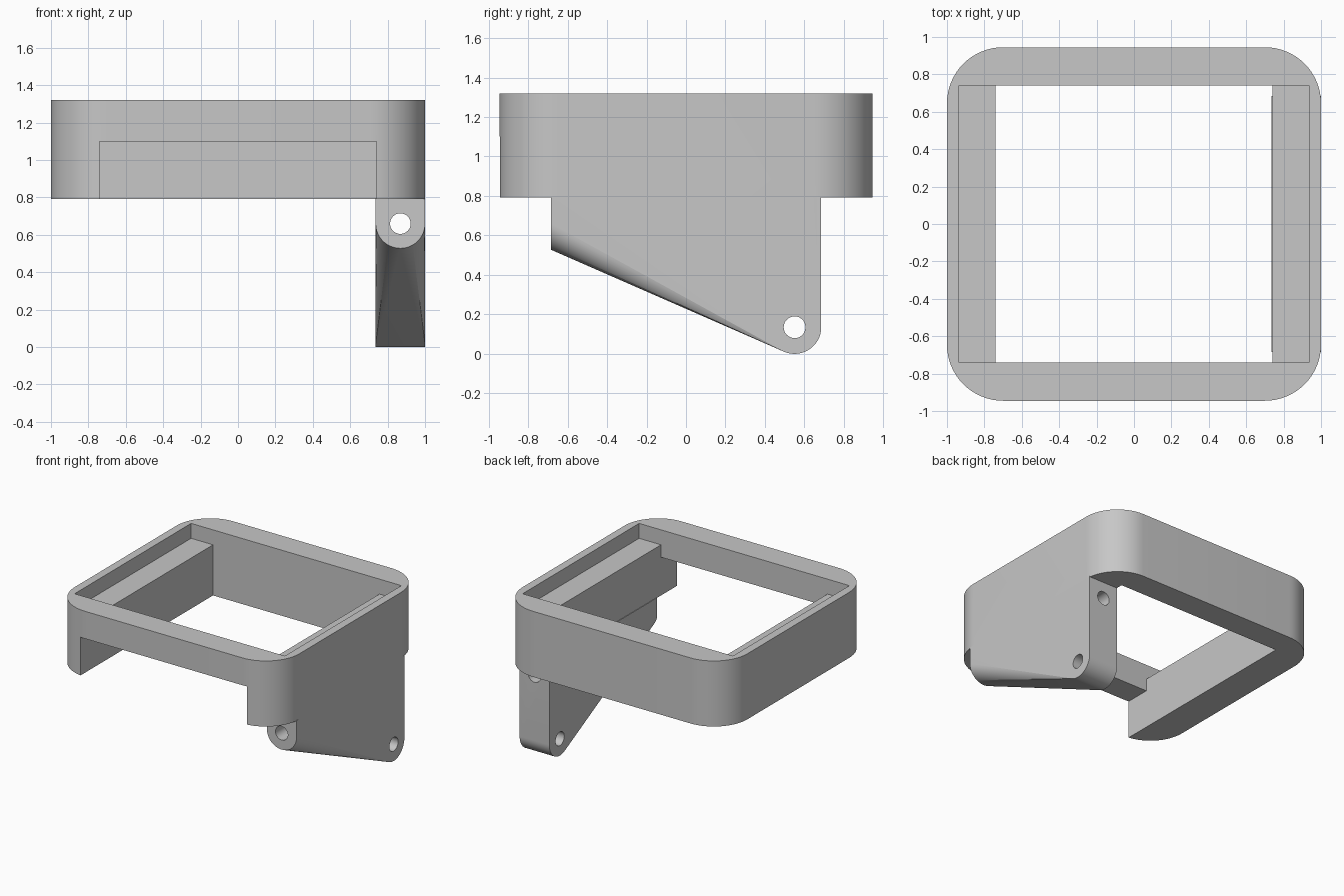
import bpy, bmesh
from math import cos, sin, pi, radians
from mathutils import Vector

if "Cube" in bpy.data.objects:
    bpy.data.objects.remove(bpy.data.objects["Cube"], do_unlink=True)

grey = bpy.data.materials.new("plain grey")
grey.use_nodes = True
colour = (0.57, 0.57, 0.57, 1)
grey.diffuse_color = colour
grey.node_tree.nodes["Principled BSDF"].inputs["Base Color"].default_value = colour

BASE, TOP = 0.793, 1.32          # underside and top of the frame
HALF_X, HALF_Y, CORNER = 1.0, 0.945, 0.3
OPEN = 0.74                      # half width of the opening
LEG_X, LEG_R = 0.868, 0.132      # leg centre and front rounding
LEG_Y = 0.685
FRONT_Z = 0.66                   # height of the long bore
PIVOT_Y, PIVOT_Z, PIVOT_R = 0.55, 0.135, 0.135
BORE = 0.055


def finish(name, bm):
    bmesh.ops.recalc_face_normals(bm, faces=bm.faces)
    mesh = bpy.data.meshes.new(name)
    bm.to_mesh(mesh)
    bm.free()
    mesh.materials.append(grey)
    obj = bpy.data.objects.new(name, mesh)
    bpy.context.collection.objects.link(obj)
    return obj


def prism(name, points, depth):
    """Closed outline extruded along a vector."""
    bm = bmesh.new()
    face = bm.faces.new([bm.verts.new(p) for p in points])
    ext = bmesh.ops.extrude_face_region(bm, geom=[face])
    verts = [v for v in ext["geom"] if isinstance(v, bmesh.types.BMVert)]
    bmesh.ops.translate(bm, verts=verts, vec=Vector(depth))
    if not face.is_valid or len(bm.faces) < len(points) + 2:
        bm.faces.new([v for v in bm.verts if v not in verts])
    return finish(name, bm)


def circle(r, n=48):
    return [(r * cos(2 * pi * i / n), r * sin(2 * pi * i / n)) for i in range(n)]


def combine(obj, other, operation):
    mod = obj.modifiers.new(operation, 'BOOLEAN')
    mod.operation = operation
    mod.solver = 'EXACT'
    mod.object = other
    bpy.context.view_layer.objects.active = obj
    bpy.ops.object.modifier_apply(modifier=mod.name)
    bpy.data.objects.remove(other, do_unlink=True)


# Rounded outer block of the frame
outline = []
for k, (sx, sy) in enumerate([(1, 1), (-1, 1), (-1, -1), (1, -1)]):
    for i in range(17):
        a = (k + i / 16) * pi / 2
        outline.append((sx * (HALF_X - CORNER) + CORNER * cos(a),
                        sy * (HALF_Y - CORNER) + CORNER * sin(a), BASE))
frame = prism("bracket_frame", outline, (0, 0, TOP - BASE))

# Stepped opening that leaves a ledge along both sides
half = [(OPEN, 0.5), (OPEN, 1.2), (0.935, 1.2), (0.935, 1.6)]
step = half + [(-x, z) for x, z in reversed(half)]
combine(frame, prism("opening_cutter", [(x, -OPEN, z) for x, z in step],
                     (0, 2 * OPEN, 0)), 'DIFFERENCE')

# Slot through the lower front wall
slot = [(-OPEN, 0.5), (OPEN, 0.5), (OPEN, 1.1), (-OPEN, 1.1)]
combine(frame, prism("slot_cutter", [(x, -1.2, z) for x, z in slot],
                     (0, 0.6, 0)), 'DIFFERENCE')

# Side leg: hull of a front disc, a rear pivot barrel and a flat top
bm = bmesh.new()
for u, v in circle(LEG_R):
    bm.verts.new((LEG_X + u, -LEG_Y, FRONT_Z + v))
for u, v in circle(PIVOT_R):
    for x in (LEG_X - LEG_R, LEG_X + LEG_R):
        bm.verts.new((x, PIVOT_Y + u, PIVOT_Z + v))
for x in (LEG_X - LEG_R, LEG_X + LEG_R):
    for y in (-LEG_Y, LEG_Y):
        bm.verts.new((x, y, BASE + 0.004))
hull = bmesh.ops.convex_hull(bm, input=bm.verts)
loose = {v for v in hull["geom_interior"] + hull["geom_unused"]
         if isinstance(v, bmesh.types.BMVert)}
bmesh.ops.delete(bm, geom=list(loose), context='VERTS')
bmesh.ops.dissolve_limit(bm, angle_limit=radians(0.1),
                         verts=bm.verts, edges=bm.edges)
leg = finish("side_leg", bm)

# Bores: one along the leg, one across the pivot
combine(leg, prism("long_bore", [(LEG_X + u, -1, FRONT_Z + v) for u, v in circle(BORE)],
                   (0, 2, 0)), 'DIFFERENCE')
combine(leg, prism("pivot_bore", [(0.5, PIVOT_Y + u, PIVOT_Z + v) for u, v in circle(BORE)],
                   (0.8, 0, 0)), 'DIFFERENCE')
combine(frame, leg, 'UNION')

# Smooth rounded surfaces, sharp edges kept
bpy.ops.object.select_all(action='DESELECT')
frame.select_set(True)
bpy.context.view_layer.objects.active = frame
bpy.ops.object.shade_smooth_by_angle(angle=radians(30))
